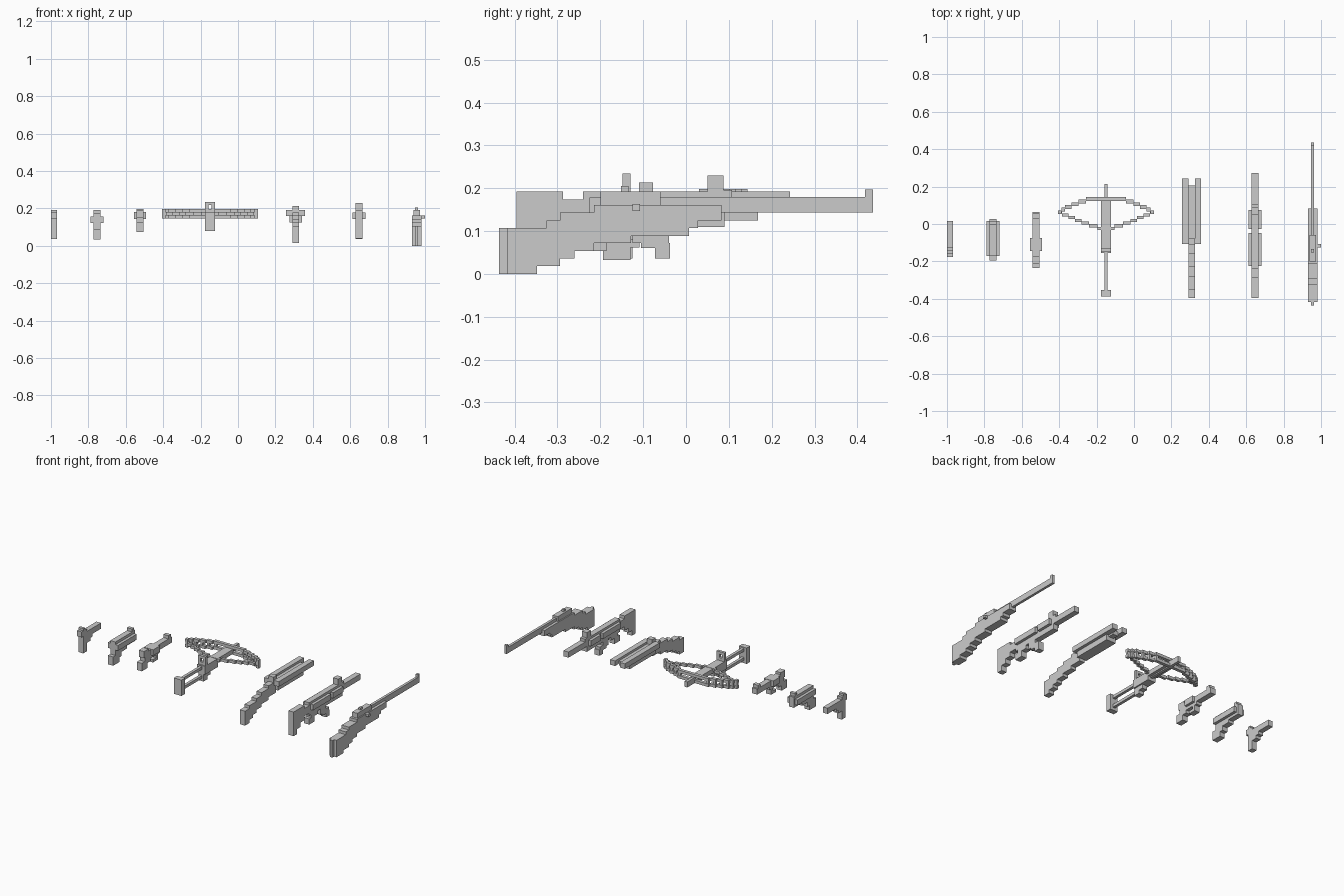
import bpy, bmesh

U = 0.0178  # size of one block


def build(name, cx, boxes):
    """One object from boxes: (width in blocks, y0, y1, z0, z1), optional x offset."""
    bm = bmesh.new()
    for w, y0, y1, z0, z1, *off in boxes:
        x = cx + (off[0] if off else 0)
        vs = bmesh.ops.create_cube(bm, size=1)["verts"]
        for v in vs:
            v.co.x = x + v.co.x * w * U
            v.co.y = (y0 + y1) / 2 + v.co.y * (y1 - y0)
            v.co.z = (z0 + z1) / 2 + v.co.z * (z1 - z0)
    me = bpy.data.meshes.new(name)
    bm.to_mesh(me)
    bm.free()
    ob = bpy.data.objects.new(name, me)
    bpy.context.collection.objects.link(ob)
    return ob


def steps(w, cols):
    """Stepped profile from (y_start, z_bottom, z_top); the last entry only ends it."""
    return [(w, a[0], b[0], a[1], a[2]) for a, b in zip(cols, cols[1:])]


# Small pistol
X = -0.984
build("small_pistol_barrel", X, [(1.8, -0.16, 0.016, 0.125, 0.161),
                                 (1.8, -0.177, -0.125, 0.143, 0.178),
                                 (1.8, -0.16, -0.142, 0.178, 0.192)])
build("small_pistol_grip", X, steps(1.8, [(-0.16, 0.036, 0.13), (-0.125, 0.089, 0.13),
                                          (-0.09, 0.107, 0.13), (-0.07, 0, 0)]))

# Heavy pistol
X = -0.754
build("heavy_pistol_slide", X, [(4, -0.17, 0.016, 0.123, 0.157),
                                (2, -0.17, 0.027, 0.107, 0.174),
                                (2, -0.005, 0.016, 0.174, 0.192)])
build("heavy_pistol_grip", X, steps(2, [(-0.194, 0.033, 0.089), (-0.17, 0.033, 0.125),
                                        (-0.13, 0.062, 0.125), (-0.108, 0.089, 0.125),
                                        (-0.055, 0, 0)]))

# Revolver
X = -0.524
build("revolver_barrel", X, [(2, -0.195, 0.064, 0.143, 0.178),
                             (2, 0.03, 0.055, 0.178, 0.198),
                             (2, -0.215, -0.17, 0.15, 0.192)])
build("revolver_cylinder", X, [(3.7, -0.144, -0.075, 0.143, 0.18)])
build("revolver_grip", X, steps(2, [(-0.235, 0.075, 0.125), (-0.205, 0.075, 0.15),
                                    (-0.18, 0.107, 0.15), (-0.15, 0.125, 0.15), (-0.06, 0, 0)]))
build("revolver_trigger_guard", X, [(2, -0.125, -0.075, 0.089, 0.107),
                                    (2, -0.093, -0.075, 0.107, 0.15)])

# Crossbow
X = -0.15
build("crossbow_stock", X, [(3, -0.387, -0.353, 0.08, 0.18),
                            (1, -0.36, -0.14, 0.155, 0.173),
                            (1, -0.36, -0.12, 0.098, 0.116)])
build("crossbow_body", X, [(3, -0.155, -0.025, 0.125, 0.178),
                           (1, -0.03, 0.214, 0.143, 0.178),
                           (1, -0.03, 0.13, 0.15, 0.178, -U), (1, -0.03, 0.13, 0.15, 0.178, U),
                           (2, -0.155, -0.115, 0.08, 0.13), (2, -0.115, -0.085, 0.1, 0.13)])
ring = [(3, -0.148, -0.13, 0.178, 0.196), (3, -0.148, -0.13, 0.218, 0.234)]
ring += [(1, -0.148, -0.13, 0.19, 0.22, s * U) for s in (-1, 1)]
build("crossbow_sight", X, ring)

# Bow limbs and drawn string, mirrored in x
limb, string = [], []
for s in (-1, 1):
    edges = [0, 0.107, 0.147, 0.183, 0.218, 0.238, 0.256]
    for i, (a, b) in enumerate(zip(edges, edges[1:])):
        y = 0.144 - i * 0.0142
        for z in (0.145, 0.18):
            limb.append(((b - a) / U, y - 0.02, y, z, z + 0.018, s * (a + b) / 2))
        limb.append((0.9, y - 0.018, y - 0.002, 0.16, 0.182, s * (b - 0.01)))
    edges = [0, 0.045, 0.09, 0.13, 0.165, 0.2, 0.235, 0.256]
    for i, (a, b) in enumerate(zip(edges, edges[1:])):
        y = -0.032 + i * 0.0145
        string.append(((b - a) / U, y, y + 0.0165, 0.162, 0.18, s * (a + b) / 2))
build("crossbow_limbs", X, limb)
build("crossbow_string", X, string)

# Double-barrel shotgun
X = 0.308
build("shotgun_barrels", X, [(1.9, -0.107, 0.243, 0.16, 0.192, s * 0.0345) for s in (-1, 1)])
build("shotgun_forend", X, [(3.7, -0.09, 0.168, 0.125, 0.16),
                            (2, -0.12, 0.205, 0.15, 0.178),
                            (2, -0.11, -0.077, 0.178, 0.213)])
build("shotgun_stock", X, steps(2, [(-0.395, 0.016, 0.107), (-0.35, 0.036, 0.125),
                                    (-0.315, 0.054, 0.125), (-0.28, 0.072, 0.143),
                                    (-0.23, 0.089, 0.161), (-0.16, 0.107, 0.178),
                                    (-0.085, 0, 0)]))

# Submachine gun
X = 0.647
build("submachine_gun_receiver", X, [(4, -0.225, -0.048, 0.143, 0.178),
                                     (2, -0.24, 0.09, 0.11, 0.192),
                                     (4, -0.027, 0.075, 0.143, 0.178)])
build("submachine_gun_barrel", X, [(2, 0.075, 0.273, 0.143, 0.178)])
build("submachine_gun_sight", X, [(2, 0.05, 0.088, 0.19, 0.23), (2, 0.07, 0.107, 0.178, 0.196)])
build("submachine_gun_stock", X, steps(2, [(-0.395, 0.04, 0.192), (-0.36, 0.072, 0.192),
                                           (-0.325, 0.1, 0.192), (-0.287, 0.125, 0.174),
                                           (-0.22, 0, 0)]))
build("submachine_gun_grip", X, steps(2, [(-0.24, 0.054, 0.09), (-0.22, 0.054, 0.125),
                                          (-0.185, 0.089, 0.125), (-0.15, 0, 0)]))
build("submachine_gun_magazine", X, [(2, -0.125, -0.07, 0.072, 0.125),
                                     (2, -0.105, -0.04, 0.06, 0.09),
                                     (2, -0.072, -0.037, 0.036, 0.072)])

# Long rifle
X = 0.955
build("rifle_barrel", X, [(0.9, -0.2, 0.418, 0.143, 0.18), (0.9, 0.418, 0.436, 0.143, 0.197)])
stock = steps(2.8, [(-0.418, 0, 0.107), (-0.348, 0.018, 0.107), (-0.325, 0.018, 0.125),
                    (-0.294, 0.036, 0.143), (-0.26, 0.054, 0.143), (-0.215, 0.072, 0.161),
                    (-0.128, 0.089, 0.161), (0.007, 0.107, 0.161), (0.028, 0.125, 0.161),
                    (0.083, 0, 0)])
build("rifle_stock", X, stock + [(0.9, -0.436, -0.4, 0, 0.107)])
build("rifle_action", X, [(2, -0.2, -0.06, 0.15, 0.192), (0.9, -0.152, -0.134, 0.185, 0.205)])
build("rifle_bolt", X, [(2.5, -0.125, -0.107, 0.147, 0.163, 0.0225)])
